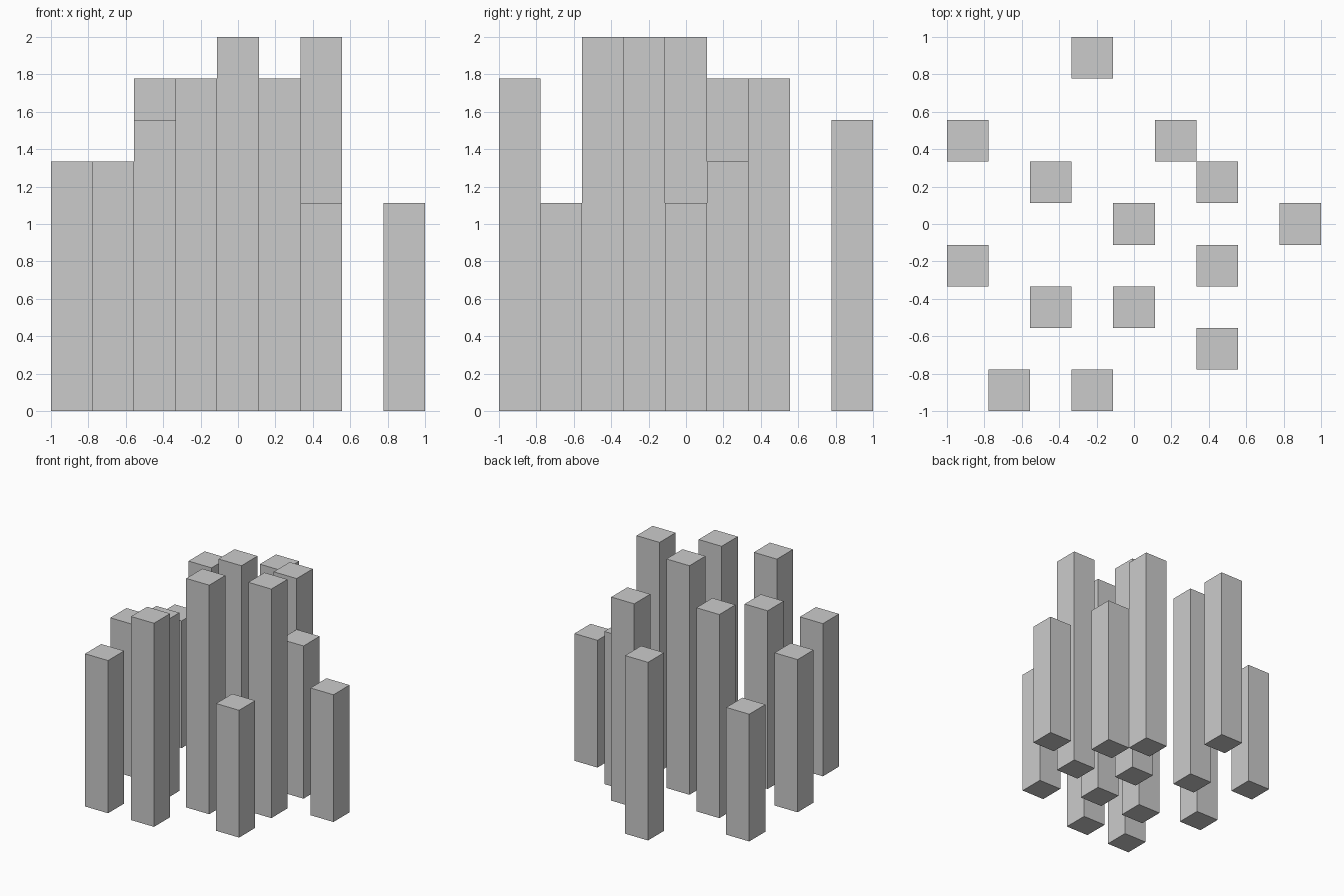
import bpy

if "Cube" in bpy.data.objects:
    bpy.data.objects.remove(bpy.data.objects["Cube"])

CELL = 2 / 9  # nine cells across the model

# Square columns: (grid x, grid y, height in cells)
COLUMNS = [
    (-1, 4, 7), (-4, 2, 5), (1, 2, 8), (-2, 1, 8), (2, 1, 6),
    (0, 0, 9), (4, 0, 5), (-4, -1, 6), (2, -1, 9), (-2, -2, 7),
    (0, -2, 9), (2, -3, 5), (-3, -4, 6), (-1, -4, 8),
]


def add_column(name, gx, gy, cells):
    height = cells * CELL
    bpy.ops.mesh.primitive_cube_add(size=1, location=(gx * CELL, gy * CELL, height / 2))
    column = bpy.context.object
    column.name = name
    column.scale = (CELL, CELL, height)
    bpy.ops.object.transform_apply(location=False, rotation=False, scale=True)


# Scattered free-standing columns
for i, (gx, gy, cells) in enumerate(COLUMNS, 1):
    add_column(f"column_{i:02d}", gx, gy, cells)
